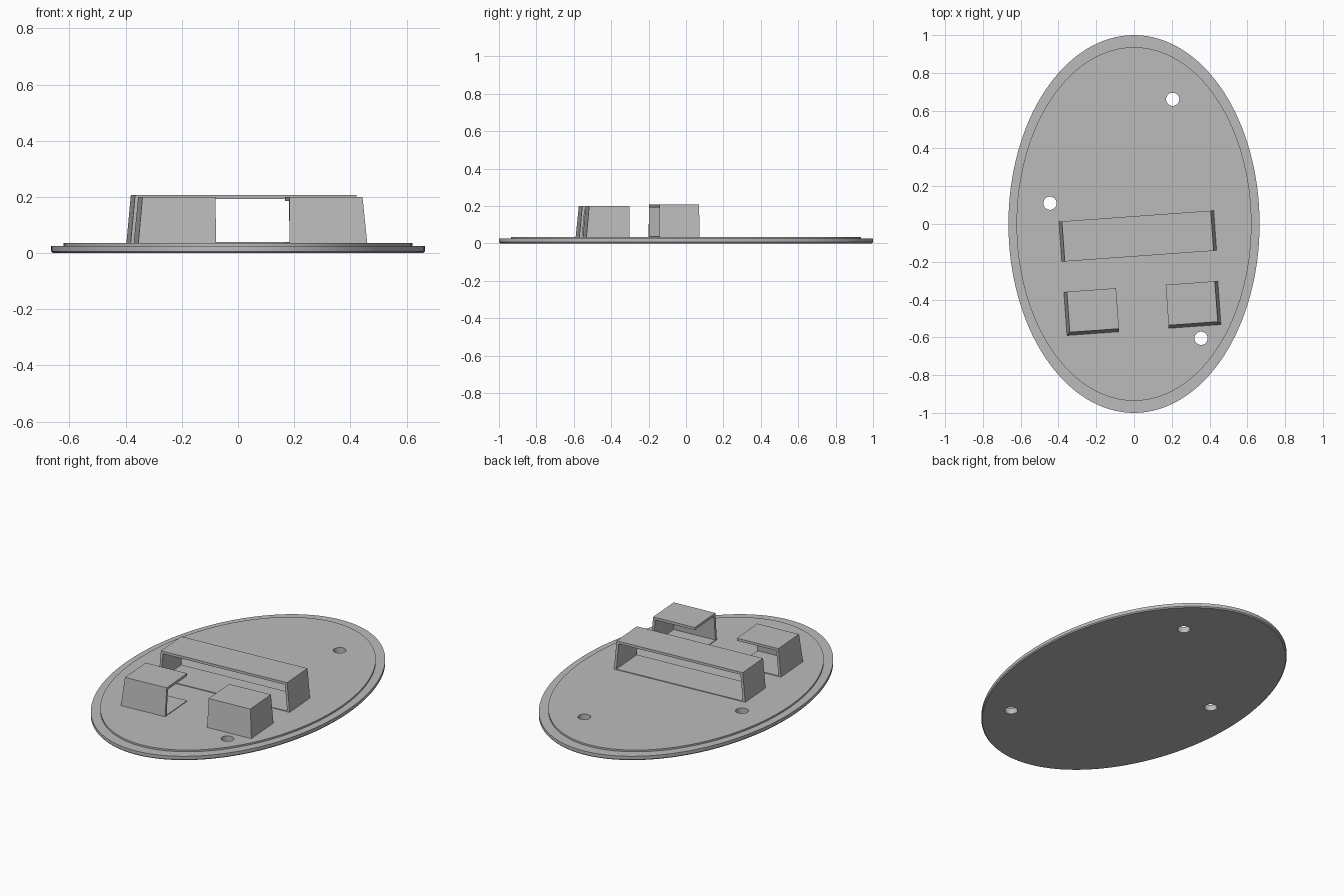
import bpy, bmesh, math
from mathutils import Matrix

cube = bpy.data.objects.get("Cube")
if cube:
    bpy.data.objects.remove(cube)

grey = bpy.data.materials.new("light_grey")
grey.use_nodes = True
COLOUR = (0.5, 0.5, 0.5, 1)
grey.diffuse_color = COLOUR
grey.node_tree.nodes["Principled BSDF"].inputs["Base Color"].default_value = COLOUR


def finish(name, bm):
    bmesh.ops.recalc_face_normals(bm, faces=bm.faces)
    mesh = bpy.data.meshes.new(name)
    bm.to_mesh(mesh)
    bm.free()
    mesh.materials.append(grey)
    obj = bpy.data.objects.new(name, mesh)
    bpy.context.collection.objects.link(obj)
    return obj


# Oval base: stacked elliptical rings with a raised inner step
def oval(name, rings, segments=128):
    bm = bmesh.new()
    loops = []
    for rx, ry, z in rings:
        angles = [2 * math.pi * i / segments for i in range(segments)]
        loops.append([bm.verts.new((rx * math.cos(a), ry * math.sin(a), z)) for a in angles])
    for low, high in zip(loops, loops[1:]):
        for i in range(segments):
            j = (i + 1) % segments
            bm.faces.new((low[i], low[j], high[j], high[i]))
    bm.faces.new(loops[0][::-1])
    bm.faces.new(loops[-1])
    return finish(name, bm)


base = oval("base_plate", [(0.66, 0.994, 0), (0.665, 1, 0.006), (0.665, 1, 0.025),
                           (0.622, 0.936, 0.025), (0.622, 0.936, 0.035)])

# Three round screw holes through the base
bm = bmesh.new()
for x, y in [(0.205, 0.66), (-0.445, 0.11), (0.355, -0.605)]:
    bmesh.ops.create_cone(bm, cap_ends=True, segments=32, radius1=0.035, radius2=0.035,
                          depth=0.2, matrix=Matrix.Translation((x, y, 0)))
cutter = finish("hole_cutter", bm)
cutter.hide_render = True
cut = base.modifiers.new("holes", "BOOLEAN")
cut.operation = "DIFFERENCE"
cut.solver = "EXACT"
cut.object = cutter
bpy.ops.object.select_all(action="DESELECT")
base.select_set(True)
bpy.context.view_layer.objects.active = base
bpy.ops.object.modifier_apply(modifier="holes")
bpy.data.objects.remove(cutter)
bpy.ops.object.shade_smooth_by_angle(angle=math.radians(30))


# Open housing: floor, roof and walls on the chosen sides, which lean inward
def housing(name, centre, width, depth, top, sides):
    bottom, wall, floor, lean = 0.034, 0.015, 0.005, 0.016
    bm = bmesh.new()

    def outline(z):
        off = lean * (z - bottom) / (top - bottom)
        return [-width / 2 + off * ("left" in sides), width / 2 - off * ("right" in sides),
                -depth / 2 + off * ("front" in sides), depth / 2]

    def panel(z0, z1, trim=lambda r: r):
        rows = []
        for z in (z0, z1):
            x0, x1, y0, y1 = trim(outline(z))
            rows.append([bm.verts.new((x, y, z))
                         for x, y in ((x0, y0), (x1, y0), (x1, y1), (x0, y1))])
        low, high = rows
        bm.faces.new(low[::-1])
        bm.faces.new(high)
        for i in range(4):
            j = (i + 1) % 4
            bm.faces.new((low[i], low[j], high[j], high[i]))

    z0, z1 = bottom + floor, top - wall
    inset = wall if "front" in sides else 0
    trims = {
        "left": lambda r: [r[0], r[0] + wall, r[2] + inset, r[3]],
        "right": lambda r: [r[1] - wall, r[1], r[2] + inset, r[3]],
        "front": lambda r: [r[0], r[1], r[2], r[2] + wall],
    }
    panel(bottom, z0)
    panel(z1, top)
    for side in sides:
        panel(z0, z1, trims[side])
    obj = finish(name, bm)
    obj.location = (*centre, 0)
    obj.rotation_euler.z = math.radians(4.1)


housing("long_housing", (0.02, -0.064), 0.822, 0.213, 0.207, ("left", "right"))
housing("small_housing_right", (-0.225, -0.465), 0.277, 0.231, 0.2, ("left", "front"))
housing("small_housing_left", (0.314, -0.427), 0.277, 0.231, 0.2, ("right", "front"))
